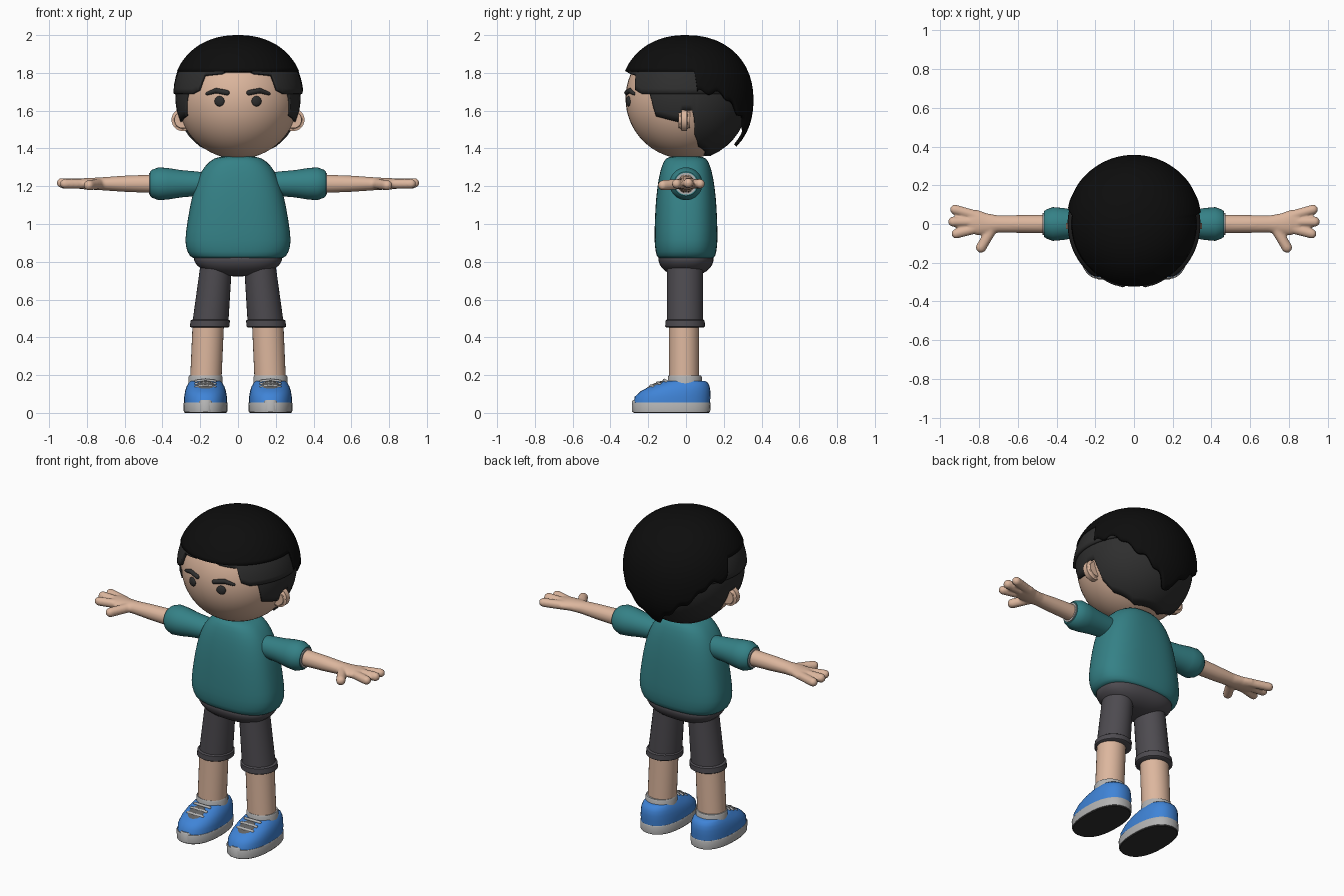
import bpy, bmesh, math
from mathutils import Vector, Matrix

if "Cube" in bpy.data.objects:
    bpy.data.objects.remove(bpy.data.objects["Cube"])


def material(name, r, g, b):
    m = bpy.data.materials.new(name)
    m.diffuse_color = (r, g, b, 1)
    m.use_nodes = True
    m.node_tree.nodes["Principled BSDF"].inputs["Base Color"].default_value = m.diffuse_color
    return m


SKIN = material("skin", .72, .47, .34)
TEAL = material("teal", .035, .22, .24)
DARK = material("charcoal", .075, .07, .08)
BLACK = material("black", .004, .004, .004)
HAIR = material("dark_grey", .028, .028, .028)
BLUE = material("blue", .05, .23, .68)
PALE = material("pale_grey", .45, .45, .45)
TONGUE = material("tongue_grey", .12, .12, .12)


def finish(name, bm, mat, mirror=False, sub=0, angle=45):
    bmesh.ops.recalc_face_normals(bm, faces=bm.faces)
    me = bpy.data.meshes.new(name)
    bm.to_mesh(me)
    bm.free()
    me.polygons.foreach_set("use_smooth", [True] * len(me.polygons))
    me.set_sharp_from_angle(angle=math.radians(angle))
    me.materials.append(mat)
    ob = bpy.data.objects.new(name, me)
    bpy.context.collection.objects.link(ob)
    if sub:
        ob.modifiers.new("subdivide", "SUBSURF").levels = sub
        ob.modifiers[-1].render_levels = sub
    if mirror:
        ob.modifiers.new("mirror", "MIRROR").use_mirror_merge = False
    return ob


def loft(bm, rings, axis="z", p=2.0, n=32):
    """Rings of (centre, radius_u, radius_v) joined along an axis."""
    loops = []
    for c, ru, rv in rings:
        loop = []
        for i in range(n):
            a = 2 * math.pi * i / n
            u, v = [math.copysign(abs(k) ** (2 / p), k) for k in (math.cos(a), math.sin(a))]
            off = (u * ru, v * rv, 0) if axis == "z" else (0, u * ru, v * rv)
            loop.append(bm.verts.new(Vector(c) + Vector(off)))
        loops.append(loop)
    for a, b in zip(loops, loops[1:]):
        for i in range(n):
            j = (i + 1) % n
            bm.faces.new((a[i], a[j], b[j], b[i]))
    bm.faces.new(loops[0])
    bm.faces.new(loops[-1])


def capsule(bm, p0, p1, r0, r1):
    t = bmesh.new()
    for p, r in ((p0, r0), (p1, r1)):
        bmesh.ops.create_icosphere(t, subdivisions=2, radius=r, matrix=Matrix.Translation(p))
    for f in list(t.faces):
        t.faces.remove(f)
    for e in list(t.edges):
        t.edges.remove(e)
    res = bmesh.ops.convex_hull(t, input=t.verts)
    bmesh.ops.delete(t, geom=[v for v in t.verts if not v.link_faces], context="VERTS")
    me = bpy.data.meshes.new("temp")
    t.to_mesh(me)
    t.free()
    bm.from_mesh(me)
    bpy.data.meshes.remove(me)


def loft_part(name, mat, rings, axis="z", p=2.0, mirror=False, sub=0):
    bm = bmesh.new()
    loft(bm, rings, axis, p)
    return finish(name, bm, mat, mirror, sub)


def ball(name, mat, loc, scale, rot=Matrix(), mirror=False):
    bm = bmesh.new()
    m = Matrix.Translation(loc) @ rot @ Matrix.Diagonal((*scale, 1))
    bmesh.ops.create_uvsphere(bm, u_segments=48, v_segments=32, radius=1, matrix=m)
    return finish(name, bm, mat, mirror)


# Head and face
HC, HR = 1.665, .32
ball("head", SKIN, (0, 0, HC), (HR, HR, HR))


def on_face(x, z):
    return Vector((x, -math.sqrt(HR ** 2 - x * x - (z - HC) ** 2), z))


eye = on_face(.098, 1.65)
ball("eyes", HAIR, eye, (.027, .012, .027), Matrix.Rotation(math.atan2(.098, .303), 4, "Z"), True)
bm = bmesh.new()
brow = [on_face(.058, 1.695), on_face(.115, 1.706), on_face(.163, 1.69)]
capsule(bm, brow[0], brow[1], .014, .014)
capsule(bm, brow[1], brow[2], .014, .009)
finish("eyebrows", bm, HAIR, True)

# Ears: rounded discs facing forwards
bm = bmesh.new()
bmesh.ops.create_cone(bm, cap_ends=True, segments=32, radius1=.06, radius2=.06, depth=.06,
                      matrix=Matrix.Translation((.292, -.01, 1.552)) @ Matrix.Rotation(math.pi / 2, 4, "X"))
rim = [e for e in bm.edges if any(len(f.verts) > 4 for f in e.link_faces)]
bmesh.ops.bevel(bm, geom=rim, offset=.015, segments=3, affect="EDGES")
finish("ears", bm, SKIN, True)


# Hair: domes whose lower edge height follows the azimuth (0 = front, 90 = +x)
def hair(name, mat, keys, R, B, p, zc, back=0.0, wave=0.0, n=180, rows=18):
    bm = bmesh.new()
    top = bm.verts.new((0, 0, zc + B))
    cols = []
    for i in range(n):
        deg = -180 + 360 * i / n
        k = next(j for j in range(len(keys) - 1) if keys[j][0] <= deg <= keys[j + 1][0])
        (a0, z0), (a1, z1) = keys[k], keys[k + 1]
        ze = z0 + (z1 - z0) * (deg - a0) / (a1 - a0)
        if abs(deg) > 100:
            ze += wave * math.sin(math.radians(abs(deg) * 22))
        end = math.acos(max(-1, min(1, (ze - zc) / B)))
        a = math.radians(deg)
        col = []
        for j in range(1, rows + 1):
            c = math.cos(end * j / rows)
            r = R * max(0, 1 - abs(c) ** p) ** (1 / p) * (1 + back * max(0, -math.cos(a)))
            col.append(bm.verts.new((r * math.sin(a), -r * math.cos(a), zc + B * c)))
        cols.append(col)
    for i in range(n):
        a, b = cols[i], cols[(i + 1) % n]
        bm.faces.new((top, a[0], b[0]))
        for j in range(rows - 1):
            bm.faces.new((a[j], a[j + 1], b[j + 1], b[j]))
    ob = finish(name, bm, mat, angle=60)
    s = ob.modifiers.new("thickness", "SOLIDIFY")
    s.thickness, s.offset = .018, -1


def both(half):
    return [(-a, z) for a, z in reversed(half) if a] + half


cap = [(0, 1.81), (99, 1.81), (103, 1.70), (124, 1.69), (140, 1.60), (155, 1.54), (168, 1.47), (180, 1.41)]
cap = [k for k in both(cap) if k[0] != 0]
cap[8:8] = [(-46, 1.81), (-42, 1.86), (-26, 1.87), (-22, 1.81), (0, 1.805)]
hair("hair_top", BLACK, cap, .352, .345, 2.2, 1.655, back=.015, wave=.012)
band = both([(0, 1.84), (16, 1.80), (34, 1.79), (38, 1.71), (46, 1.69), (128, 1.69), (132, 1.80), (180, 1.80)])
hair("hair_side_band", HAIR, band, .344, .336, 2.2, 1.655)
under = both([(0, 1.85), (40, 1.80), (44, 1.70), (55, 1.69), (60, 1.57), (82, 1.54), (86, 1.60),
              (97, 1.60), (100, 1.47), (108, 1.41), (140, 1.36), (180, 1.36)])
hair("hair_lower", HAIR, under, .331, .331, 2.0, HC)

# Shirt and hips
loft_part("shirt", TEAL, [((0, 0, z), x, y) for z, x, y in (
    (.815, .235, .145), (.825, .255, .155), (.88, .282, .167), (.95, .279, .168), (1.1, .255, .163),
    (1.2, .23, .152), (1.28, .198, .138), (1.335, .15, .118), (1.362, .1, .095))], p=2.6, sub=1)
loft_part("hips", DARK, [((0, 0, z), x, y) for z, x, y in (
    (.722, .06, .04), (.735, .145, .09), (.765, .205, .13), (.80, .235, .148), (.86, .25, .155))], p=2.5, sub=1)

# Sleeves with pale inner cuff
AZ = 1.213
loft_part("sleeves", TEAL, [((x, 0, AZ), r, r) for x, r in (
    (.13, .055), (.23, .066), (.3, .072), (.37, .083), (.42, .087), (.455, .074), (.466, .064))], "x", mirror=True)
loft_part("sleeve_cuffs", PALE, [((x, 0, AZ), .058, .058) for x in (.44, .472)], "x", mirror=True)

# Arms and hands fused into one skin
bm = bmesh.new()
loft(bm, [((x, y, AZ), ry, rz) for x, y, ry, rz in (
    (.3, 0, .045, .045), (.47, 0, .048, .048), (.6, 0, .046, .043), (.7, 0, .044, .036),
    (.76, .0, .055, .032), (.81, .008, .066, .03), (.85, .008, .05, .026))], "x")
for p0, p1, r in (((.80, .04, AZ), (.925, .075, AZ), .026), ((.80, .01, AZ), (.934, .012, AZ + .004), .027),
                  ((.80, -.02, AZ), (.918, -.05, AZ), .026), ((.73, -.02, AZ), (.79, -.122, AZ - .008), .028)):
    capsule(bm, p0, p1, r, r)
arm = finish("arms", bm, SKIN)
rm = arm.modifiers.new("fuse", "REMESH")
rm.mode, rm.voxel_size, rm.use_smooth_shade = "VOXEL", .007, True
arm.modifiers.new("soften", "SMOOTH").iterations = 4
arm.modifiers.new("mirror", "MIRROR").use_mirror_merge = False

# Legs: trousers, turn-ups, shins, socks
loft_part("trouser_legs", DARK, [((.112, -.005, .82), .082, .095), ((.148, -.005, .46), .096, .095)], mirror=True)
loft_part("turn_ups", DARK, [((c, -.005, z), r, r) for c, z, r in (
    (.15, .452, .098), (.15, .457, .105), (.147, .488, .104), (.147, .494, .096))], mirror=True)
loft_part("shins", SKIN, [((.157, -.01, .48), .083, .08), ((.171, -.01, .16), .083, .08)], mirror=True)
loft_part("socks", PALE, [((.172, -.006, z), r, r) for z, r in (
    (.1, .09), (.19, .09), (.198, .086))], mirror=True)


# Shoes: each layer spans y0..y1 at a height
def shoe_layers(name, mat, rows, sub=0):
    loft_part(name, mat, [((.172, (a + b) / 2, z), rx, (b - a) / 2) for z, a, b, rx in rows],
              p=2.35, mirror=True, sub=sub)


shoe_layers("shoe_treads", HAIR, [(0, -.278, .122, .11), (.008, -.28, .125, .112)])
shoe_layers("shoe_soles", PALE, [(.006, -.282, .128, .115), (.05, -.285, .131, .117), (.056, -.282, .128, .114)])
shoe_layers("shoe_uppers", BLUE, [(.045, -.278, .127, .113), (.085, -.272, .129, .113), (.115, -.24, .129, .108),
                                  (.14, -.19, .125, .1), (.16, -.135, .115, .088), (.17, -.115, .1, .08)])
ball("shoe_tongues", TONGUE, (.172, -.168, .136), (.05, .068, .018), Matrix.Rotation(math.radians(27), 4, "X"), True)
bm = bmesh.new()
for y, z in ((-.185, .142), (-.15, .158), (-.115, .172)):
    capsule(bm, (.122, y + .012, z - .006), (.172, y, z), .009, .009)
    capsule(bm, (.172, y, z), (.222, y + .012, z - .006), .009, .009)
finish("shoe_laces", bm, PALE, True)
shoe_layers_toe = [(.006, -.287, -.2, .04), (.06, -.287, -.2, .04), (.068, -.28, -.2, .036)]
shoe_layers("shoe_toe_caps", PALE, shoe_layers_toe)
